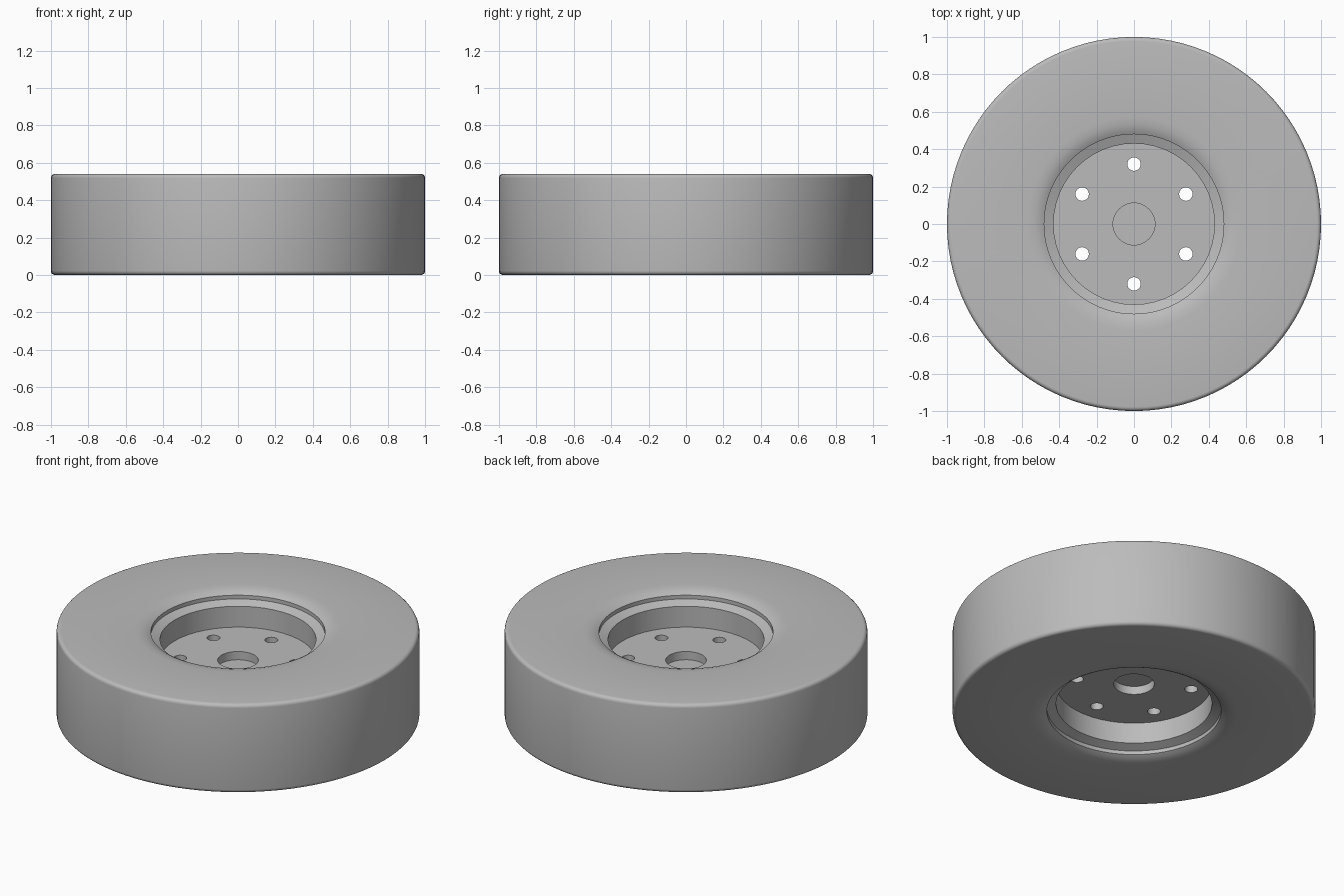
import bpy
import bmesh
import math
from mathutils import Matrix, Vector

if "Cube" in bpy.data.objects:
    bpy.data.objects.remove(bpy.data.objects["Cube"])

HEIGHT = 0.54
MID = HEIGHT / 2

grey = bpy.data.materials.new("plain grey")
grey.use_nodes = True
COLOUR = (0.5, 0.5, 0.5, 1)
grey.diffuse_color = COLOUR
grey.node_tree.nodes["Principled BSDF"].inputs["Base Color"].default_value = COLOUR


def lathe(name, upper_half, segments, closed):
    """Spin a (radius, height above middle) half profile, mirrored about the middle."""
    lower_half = [(r, -h) for r, h in reversed(upper_half)]
    points = upper_half + lower_half
    if closed:
        points.append(points[0])
    bm = bmesh.new()
    verts = [bm.verts.new((r, 0, MID + h)) for r, h in points]
    edges = [bm.edges.new(pair) for pair in zip(verts, verts[1:])]
    bmesh.ops.spin(bm, geom=verts + edges, cent=(0, 0, 0), axis=(0, 0, 1),
                   angle=math.tau, steps=segments, use_merge=True)
    bmesh.ops.remove_doubles(bm, verts=bm.verts, dist=0.0005)
    bmesh.ops.recalc_face_normals(bm, faces=bm.faces)
    return make_object(name, bm)


def make_object(name, bm):
    mesh = bpy.data.meshes.new(name)
    bm.to_mesh(mesh)
    bm.free()
    mesh.materials.append(grey)
    obj = bpy.data.objects.new(name, mesh)
    bpy.context.collection.objects.link(obj)
    return obj


def smooth(obj, degrees):
    bpy.ops.object.select_all(action='DESELECT')
    obj.select_set(True)
    bpy.context.view_layer.objects.active = obj
    bpy.ops.object.shade_smooth_by_angle(angle=math.radians(degrees))


# Tyre: straight tread, rounded shoulders, sidewall dipping softly at the bead
corner = 0.022
shoulder = []
for i in range(6):
    a = math.radians(90 * i / 5)
    shoulder.append((1 - corner + corner * math.sin(a),
                     MID - corner + corner * math.cos(a)))
bead = [(0.48, MID - 0.024), (0.5, MID - 0.013), (0.53, MID - 0.004), (0.57, MID)]
tyre = lathe("tyre", bead + shoulder, 96, True)
smooth(tyre, 35)

# Rim: sloped flange, straight barrel, flat web and a shallow centre recess
WEB = 0.075
rim_profile = [(0, 0.025), (0.112, 0.025), (0.112, WEB), (0.43, WEB),
               (0.43, MID - 0.068), (0.485, MID - 0.045)]
rim = lathe("rim", rim_profile, 48, False)

# Six bolt holes through the web
bm = bmesh.new()
for i in range(6):
    a = math.radians(30 + 60 * i)
    place = Vector((0.32 * math.cos(a), 0.32 * math.sin(a), MID))
    bmesh.ops.create_cone(bm, cap_ends=True, segments=24, radius1=0.036,
                          radius2=0.036, depth=0.3,
                          matrix=Matrix.Translation(place))
cutter = make_object("bolt_hole_cutter", bm)
cutter.hide_render = True
holes = rim.modifiers.new("bolt holes", 'BOOLEAN')
holes.operation = 'DIFFERENCE'
holes.solver = 'EXACT'
holes.object = cutter
bpy.ops.object.select_all(action='DESELECT')
rim.select_set(True)
bpy.context.view_layer.objects.active = rim
bpy.ops.object.modifier_apply(modifier=holes.name)
bpy.data.objects.remove(cutter)
smooth(rim, 20)
